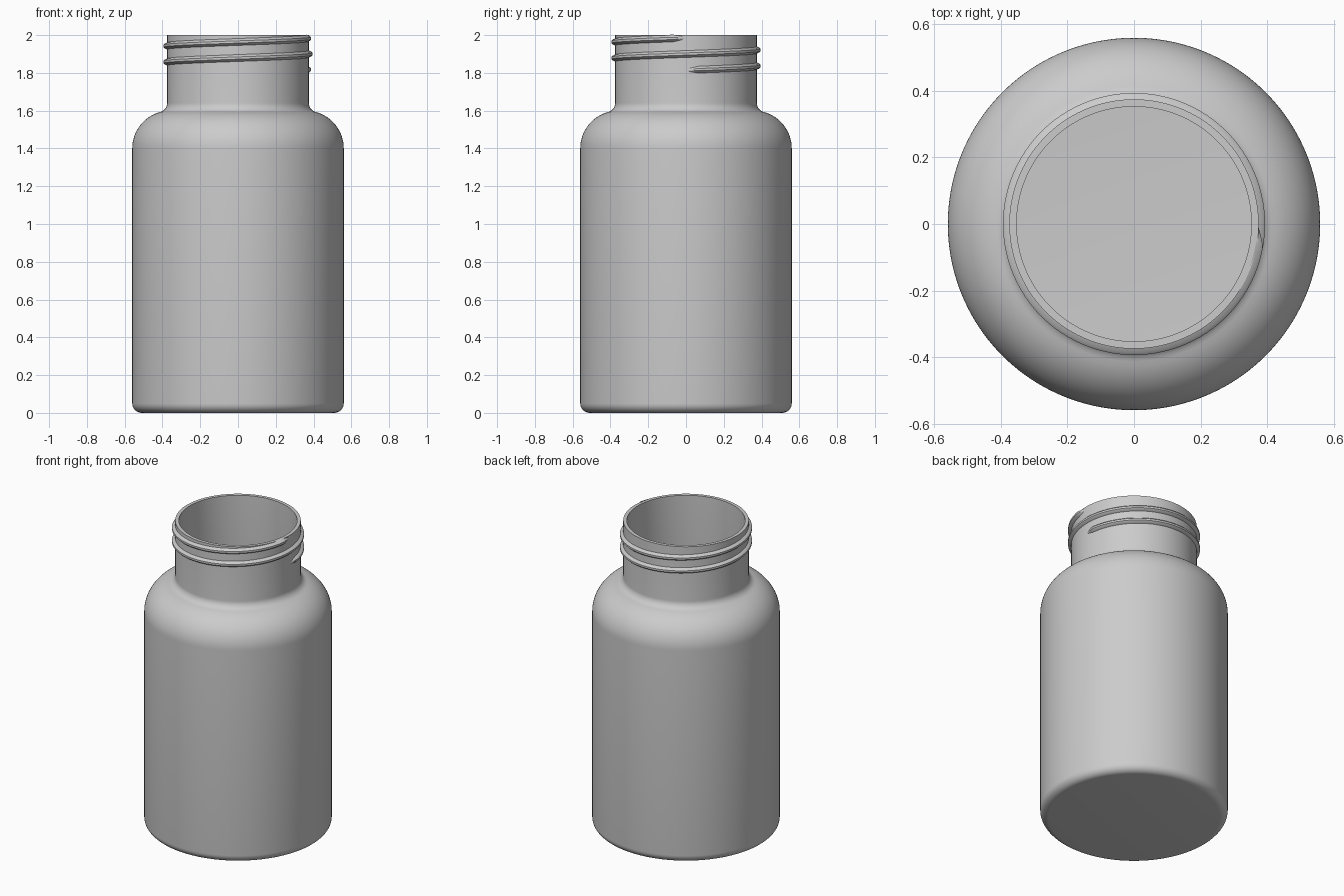
import bpy
import bmesh
from math import sin, cos, radians, tau

if "Cube" in bpy.data.objects:
    bpy.data.objects.remove(bpy.data.objects["Cube"], do_unlink=True)

SEGMENTS = 160
WALL = 0.022
NECK_R = 0.375

plastic = bpy.data.materials.new("grey plastic")
plastic.use_nodes = True
colour = (0.6, 0.6, 0.6, 1)
plastic.diffuse_color = colour
plastic.node_tree.nodes["Principled BSDF"].inputs["Base Color"].default_value = colour


def arc(cx, cz, r, start, end, steps):
    angles = [radians(start + (end - start) * i / steps) for i in range(steps + 1)]
    return [(cx + r * cos(a), cz + r * sin(a)) for a in angles]


def wall_profile(inset):
    """Outline from the centre of the base to the rim, moved inwards by inset."""
    return ([(0, inset)]
            + arc(0.51, 0.05, 0.05 - inset, -90, 0, 8)             # base edge
            + arc(0.36, 1.40, 0.20 - inset, 0, 75, 16)             # shoulder
            + arc(NECK_R + 0.05, 1.641, 0.05 + inset, 255, 180, 8)  # neck fillet
            + [(NECK_R - inset, 2.0)])


def finish(name, bm):
    bmesh.ops.recalc_face_normals(bm, faces=bm.faces)
    mesh = bpy.data.meshes.new(name)
    bm.to_mesh(mesh)
    bm.free()
    mesh.materials.append(plastic)
    obj = bpy.data.objects.new(name, mesh)
    bpy.context.collection.objects.link(obj)
    bpy.ops.object.select_all(action='DESELECT')
    obj.select_set(True)
    bpy.context.view_layer.objects.active = obj
    bpy.ops.object.shade_smooth_by_angle(angle=radians(35))
    return obj


# Hollow bottle: outer wall, rim and inner wall turned in one piece
bm = bmesh.new()
outline = wall_profile(0) + wall_profile(WALL)[::-1]
verts = [bm.verts.new((r, 0, z)) for r, z in outline]
edges = [bm.edges.new(pair) for pair in zip(verts, verts[1:])]
bmesh.ops.spin(bm, geom=verts + edges, cent=(0, 0, 0), axis=(0, 0, 1),
               angle=tau, steps=SEGMENTS, use_merge=True)
bmesh.ops.remove_doubles(bm, verts=bm.verts, dist=0.0001)
finish("bottle", bm)

# Screw thread: rounded ridge swept two turns up the neck, tapered at both ends
TURNS, PITCH, START_Z = 2, 0.085, 1.815
ridge = [(-0.004, -0.020), (0.012, -0.013), (0.019, -0.006),
         (0.019, 0.006), (0.012, 0.013), (-0.004, 0.020)]
bm = bmesh.new()
steps = SEGMENTS * TURNS
taper_steps = SEGMENTS * 10 / 360
rings = []
for i in range(steps + 1):
    a = tau * i / SEGMENTS
    height = min(1, i / taper_steps, (steps - i) / taper_steps)
    ring = []
    for out, up in ridge:
        r = NECK_R - 0.004 + (out + 0.004) * height
        z = START_Z + PITCH * i / SEGMENTS + up * (0.4 + 0.6 * height)
        ring.append(bm.verts.new((r * cos(a), r * sin(a), z)))
    rings.append(ring)
for low, high in zip(rings, rings[1:]):
    for j in range(len(ridge)):
        k = (j + 1) % len(ridge)
        bm.faces.new((low[j], high[j], high[k], low[k]))
finish("screw_thread", bm)
